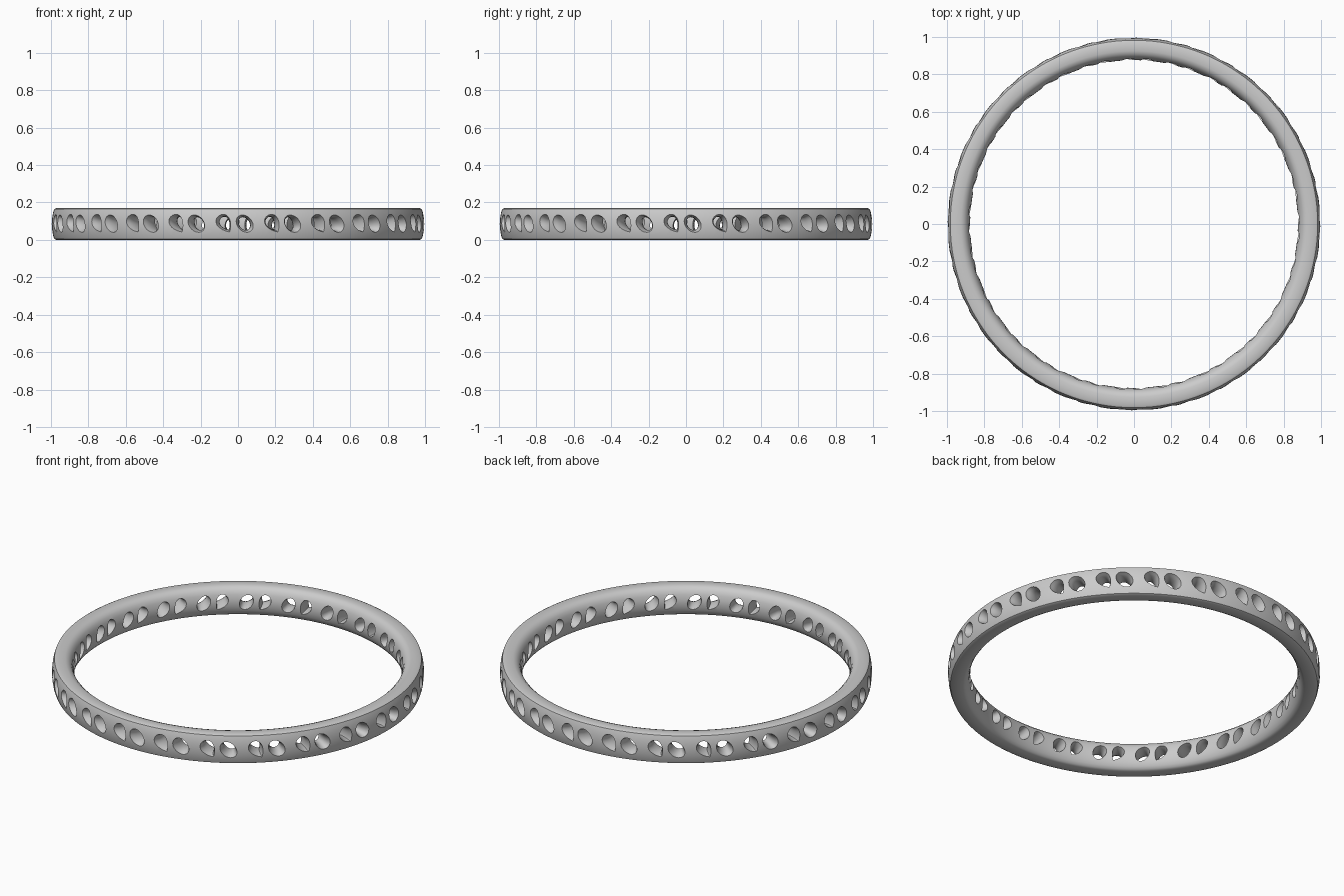
import bpy, bmesh, math

if "Cube" in bpy.data.objects:
    bpy.data.objects.remove(bpy.data.objects["Cube"])

PAIRS = 24          # pairs of openings around the band
MID_Z = 0.087


def make_object(name, bm):
    bmesh.ops.recalc_face_normals(bm, faces=bm.faces)
    mesh = bpy.data.meshes.new(name)
    bm.to_mesh(mesh)
    bm.free()
    obj = bpy.data.objects.new(name, mesh)
    bpy.context.collection.objects.link(obj)
    return obj


def bridge(bm, a, b):
    n = len(a)
    for i in range(n):
        j = (i + 1) % n
        bm.faces.new((a[i], a[j], b[j], b[i]))


# Band: rounded cross-section (radius, z) swept around the z axis
profile = [(0.915, 0.0), (0.972, 0.0), (0.982, 0.005), (0.989, 0.025), (0.994, 0.055),
           (0.996, 0.085), (0.994, 0.115), (0.989, 0.145), (0.982, 0.165), (0.972, 0.170),
           (0.925, 0.170), (0.908, 0.164), (0.893, 0.150), (0.884, 0.130), (0.878, 0.105),
           (0.876, 0.085), (0.878, 0.060), (0.884, 0.036), (0.893, 0.018), (0.903, 0.006)]
SEG = 240
bm = bmesh.new()
rings = []
for k in range(SEG):
    t = 2 * math.pi * k / SEG
    rings.append([bm.verts.new((r * math.cos(t), r * math.sin(t), z)) for r, z in profile])
for k in range(SEG):
    bridge(bm, rings[k], rings[(k + 1) % SEG])
band = make_object("openwork_band", bm)


# Opening outlines in the tangent / height plane
def outline(kind, n=28):
    pts = []
    for i in range(n):
        t = 2 * math.pi * i / n
        if kind == "oval":
            u, v, tilt = 0.053 * math.cos(t), 0.040 * math.sin(t), math.radians(-48)
        else:  # teardrop with its tip at lower right
            u = 0.053 * math.cos(t)
            v = 0.047 * math.sin(t) * math.sin(t / 2) ** 0.8
            tilt = math.radians(-58)
        c, s = math.cos(tilt), math.sin(tilt)
        pts.append((u * c - v * s, u * s + v * c))
    return pts


# Cutters: openings that flare towards the inner and outer surfaces
flare = [(0.855, 1.0), (0.88, 0.92), (0.90, 0.80), (0.93, 0.72), (0.955, 0.75),
         (0.975, 0.84), (0.99, 0.97), (1.01, 1.08)]
bm = bmesh.new()
for k in range(PAIRS):
    for kind, shift in (("teardrop", -0.073), ("oval", 0.036)):
        a = -math.pi / 2 + 2 * math.pi * k / PAIRS + shift
        ca, sa = math.cos(a), math.sin(a)
        loops = []
        for r, s in flare:
            w = s * r
            loops.append([bm.verts.new((r * ca - u * w * sa, r * sa + u * w * ca, MID_Z + v * s))
                          for u, v in outline(kind)])
        for p, q in zip(loops, loops[1:]):
            bridge(bm, p, q)
        bm.faces.new(loops[0])
        bm.faces.new(loops[-1])
cutter = make_object("opening_cutter", bm)
cutter.hide_render = True
cutter.hide_viewport = False

# Cut the openings, then discard the cutter
mod = band.modifiers.new("openings", 'BOOLEAN')
mod.operation = 'DIFFERENCE'
mod.solver = 'EXACT'
mod.object = cutter
bpy.context.view_layer.objects.active = band
band.select_set(True)
bpy.ops.object.modifier_apply(modifier=mod.name)
bpy.data.objects.remove(cutter)

# Smooth surface with crisp rims
bpy.ops.object.shade_smooth_by_angle(angle=math.radians(35))
